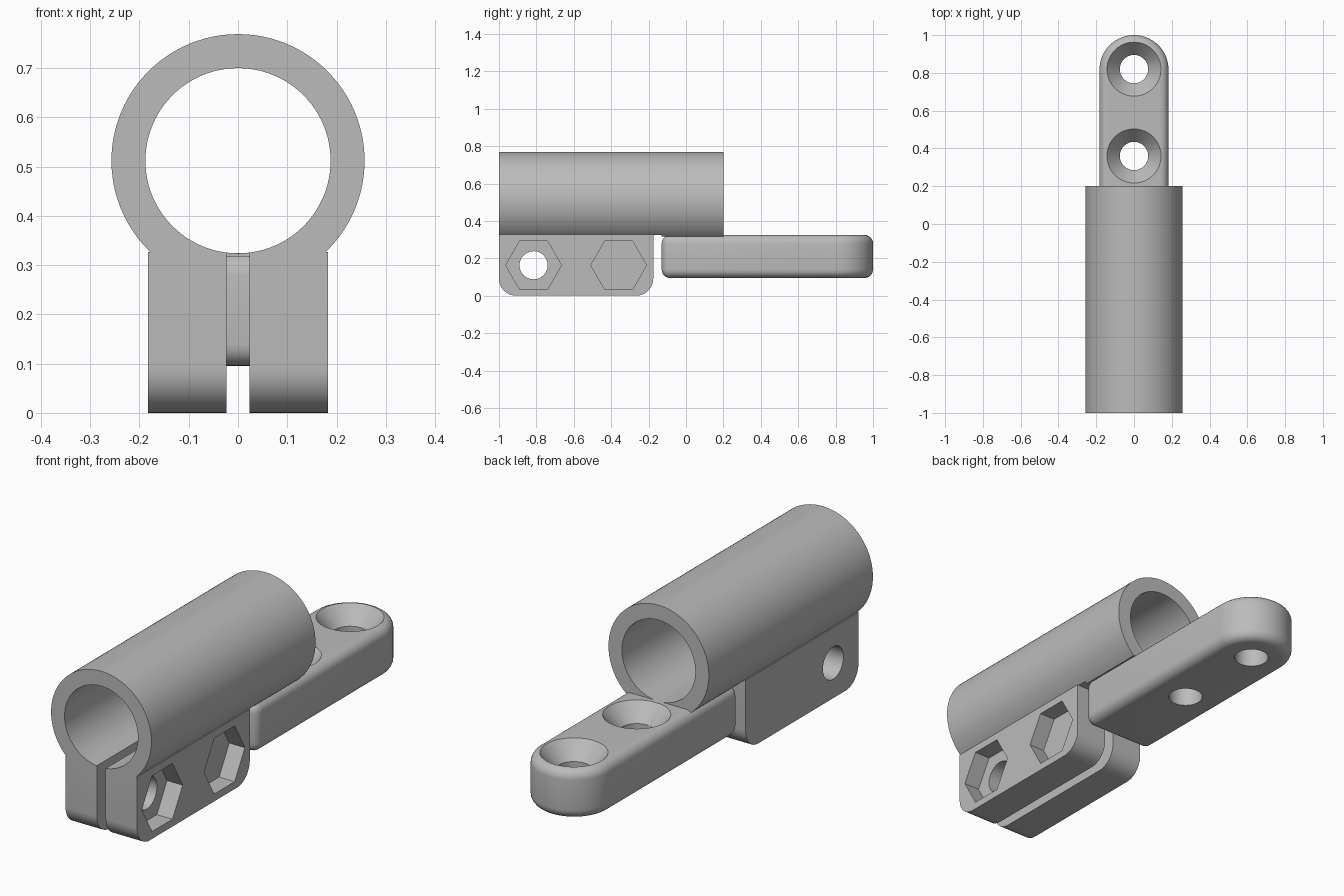
import bpy, bmesh
from math import sin, cos, pi, radians
from mathutils import Matrix

if "Cube" in bpy.data.objects:
    bpy.data.objects.remove(bpy.data.objects["Cube"], do_unlink=True)

# Single plain grey
grey = bpy.data.materials.new("plain grey")
grey.use_nodes = True
grey.diffuse_color = (0.5, 0.5, 0.5, 1)
grey.node_tree.nodes["Principled BSDF"].inputs["Base Color"].default_value = (0.5, 0.5, 0.5, 1)

TURN = {"x": Matrix.Rotation(pi / 2, 4, "Y"), "y": Matrix.Rotation(-pi / 2, 4, "X"), "z": Matrix()}


def make(name, bm):
    bmesh.ops.recalc_face_normals(bm, faces=bm.faces)
    mesh = bpy.data.meshes.new(name)
    bm.to_mesh(mesh)
    bm.free()
    mesh.materials.append(grey)
    obj = bpy.data.objects.new(name, mesh)
    bpy.context.collection.objects.link(obj)
    return obj


def box(name, lo, hi):
    bm = bmesh.new()
    bmesh.ops.create_cube(bm, size=1)
    for v in bm.verts:
        v.co = [(a + b) / 2 + c * (b - a) for a, b, c in zip(lo, hi, v.co)]
    return make(name, bm)


def rod(name, axis, centre, length, r1, r2=None, sides=64, spin=0):
    bm = bmesh.new()
    bmesh.ops.create_cone(bm, cap_ends=True, segments=sides, depth=length,
                          radius1=r1, radius2=r1 if r2 is None else r2)
    bm.transform(Matrix.Translation(centre) @ TURN[axis] @ Matrix.Rotation(spin, 4, "Z"))
    return make(name, bm)


def prism(name, points, offset):
    bm = bmesh.new()
    face = bm.faces.new([bm.verts.new(p) for p in points])
    out = bmesh.ops.extrude_face_region(bm, geom=[face])["geom"]
    bmesh.ops.translate(bm, vec=offset, verts=[v for v in out if isinstance(v, bmesh.types.BMVert)])
    return make(name, bm)


def activate(obj):
    bpy.ops.object.select_all(action="DESELECT")
    obj.select_set(True)
    bpy.context.view_layer.objects.active = obj


def combine(body, other, operation):
    mod = body.modifiers.new("join", "BOOLEAN")
    mod.operation, mod.object, mod.solver = operation, other, "EXACT"
    activate(body)
    bpy.ops.object.modifier_apply(modifier=mod.name)
    bpy.data.objects.remove(other, do_unlink=True)


def arc(cy, cz, r, start, end, steps):
    angles = [radians(start + (end - start) * i / steps) for i in range(steps + 1)]
    return [(cy + r * cos(a), cz + r * sin(a)) for a in angles]


HALF, AXIS_Z, FRONT, BLOCK_BACK = 0.183, 0.512, -1.0, -0.175

# Tube, trimmed flat underneath behind the clamp block
body = rod("clamp_bracket", "y", (0, -0.4, AXIS_Z), 1.2, 0.257, sides=96)
combine(body, box("tube_trim", (-1, -0.15, 0), (1, 1, 0.318)), "DIFFERENCE")
combine(body, box("gap_trim", (-1, -0.19, 0), (1, -0.13, 0.326)), "DIFFERENCE")

# Clamp block with rounded lower corners
R = 0.092
side = [(FRONT, 0.327)] + arc(FRONT + R, R, R, 180, 270, 12)
side += arc(BLOCK_BACK - R, R, R, 270, 360, 12) + [(BLOCK_BACK, 0.327)]
combine(body, prism("block", [(-HALF, y, z) for y, z in side], (2 * HALF, 0, 0)), "UNION")

# Mounting arm with a round end and softened edges
plan = [(HALF, -0.13)] + arc(0, 1 - HALF, HALF, 0, 180, 32) + [(-HALF, -0.13)]
arm = prism("arm", [(x, y, 0.095) for x, y in plan], (0, 0, 0.23))
bevel = arm.modifiers.new("soft_edges", "BEVEL")
bevel.width, bevel.segments, bevel.limit_method = 0.045, 6, "ANGLE"
activate(arm)
bpy.ops.object.modifier_apply(modifier=bevel.name)
combine(body, arm, "UNION")

# Bore and clamping slot
combine(body, rod("bore", "y", (0, -0.4, AXIS_Z), 1.4, 0.188, sides=96), "DIFFERENCE")
combine(body, box("slot", (-0.023, -1.1, -0.1), (0.023, -0.16, 0.36)), "DIFFERENCE")

# Cross bolt holes with hexagonal nut pockets on the left
for y in (-0.815, -0.36):
    combine(body, rod("bolt_hole", "x", (0, y, 0.163), 1, 0.075), "DIFFERENCE")
    combine(body, rod("nut_pocket", "x", (HALF + 0.02, y, 0.163), 0.2, 0.149, sides=6), "DIFFERENCE")

# Countersunk screw holes in the arm
for y in (0.36, 0.82):
    combine(body, rod("screw_hole", "z", (0, y, 0.2), 0.5, 0.075), "DIFFERENCE")
    combine(body, rod("countersink", "z", (0, y, 0.29), 0.09, 0.073, 0.152), "DIFFERENCE")

activate(body)
bpy.ops.object.shade_smooth_by_angle(angle=radians(30))
